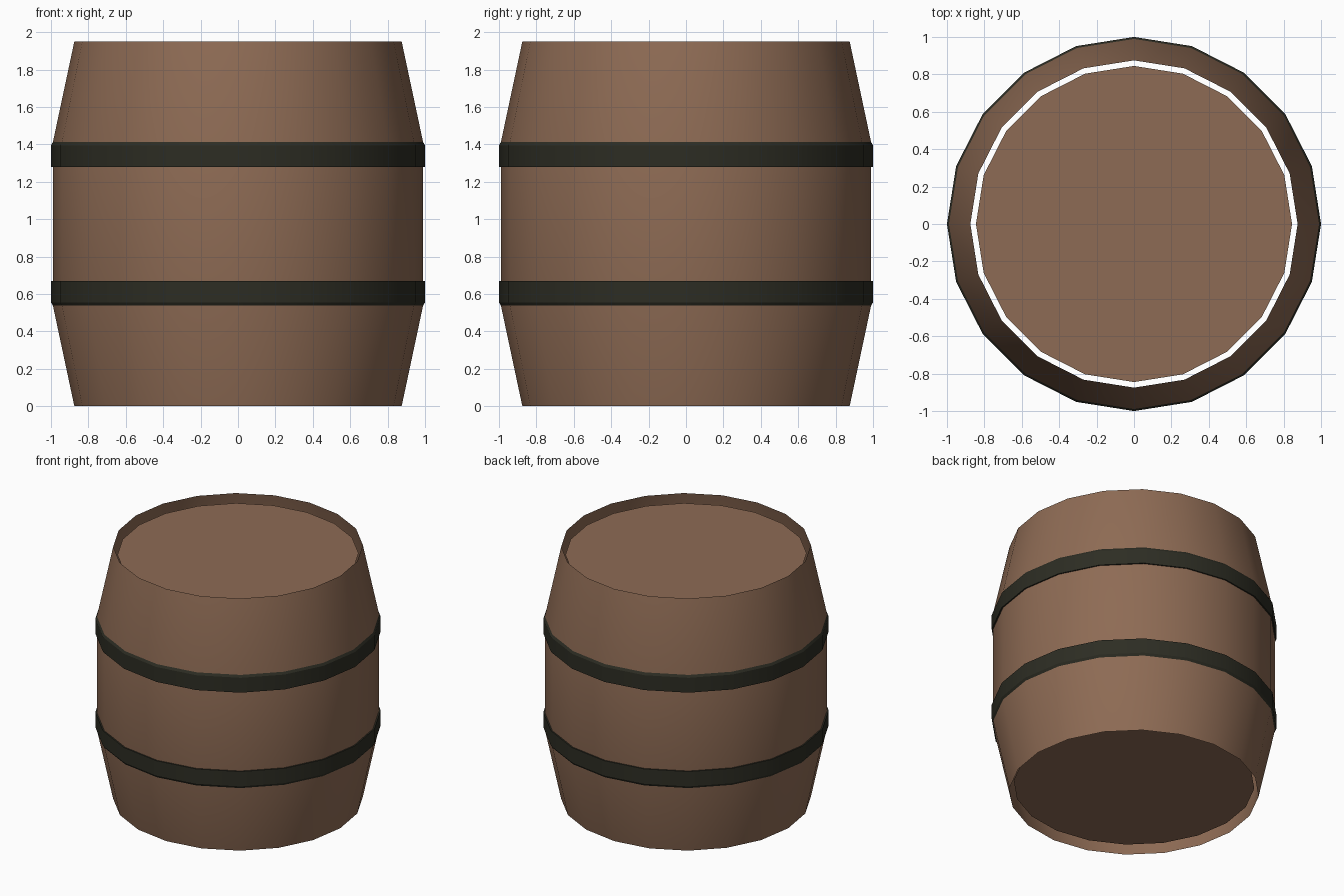
import bpy, bmesh, math

if "Cube" in bpy.data.objects:
    bpy.data.objects.remove(bpy.data.objects["Cube"])

SIDES = 20

def material(name, rgb):
    m = bpy.data.materials.new(name)
    m.diffuse_color = (*rgb, 1)
    m.use_nodes = True
    m.node_tree.nodes["Principled BSDF"].inputs["Base Color"].default_value = m.diffuse_color
    return m

wood = material("brown wood", (0.27, 0.147, 0.089))
iron = material("dark iron", (0.026, 0.026, 0.017))

def finish(bm, name, mat, smooth):
    me = bpy.data.meshes.new(name)
    bm.to_mesh(me)
    bm.free()
    me.materials.append(mat)
    ob = bpy.data.objects.new(name, me)
    bpy.context.collection.objects.link(ob)
    if smooth:
        bpy.ops.object.select_all(action='DESELECT')
        ob.select_set(True)
        bpy.context.view_layer.objects.active = ob
        bpy.ops.object.shade_smooth_by_angle(angle=math.radians(30))
    return ob

def ring(bm, r, z):
    return [bm.verts.new((r * math.cos(2 * math.pi * i / SIDES),
                          r * math.sin(2 * math.pi * i / SIDES), z)) for i in range(SIDES)]

def lathe(name, profile, mat):
    """Open surface of revolution, profile runs bottom to top."""
    bm = bmesh.new()
    rings = [ring(bm, r, z) for r, z in profile]
    for a, b in zip(rings, rings[1:]):
        for i in range(SIDES):
            j = (i + 1) % SIDES
            bm.faces.new((a[i], a[j], b[j], b[i]))
    return finish(bm, name, mat, True)

def disc(name, r, z, up):
    bm = bmesh.new()
    v = ring(bm, r, z)
    bm.faces.new(v if up else v[::-1])
    return finish(bm, name, wood, False)

# Bulging stave shell, open at both ends
lathe("stave_shell", [(0.875, 0), (0.99, 0.54), (0.99, 1.41), (0.875, 1.95)], wood)

# Recessed end boards, slightly smaller than the rim
disc("top_lid", 0.845, 1.886, True)
disc("bottom_lid", 0.845, 0.064, False)

# Iron hoops, tapering a little where the shell narrows
lathe("lower_hoop", [(0.985, 0.53), (1.0, 0.555), (1.0, 0.67), (0.985, 0.67)], iron)
lathe("upper_hoop", [(0.985, 1.28), (1.0, 1.28), (1.0, 1.395), (0.985, 1.42)], iron)
